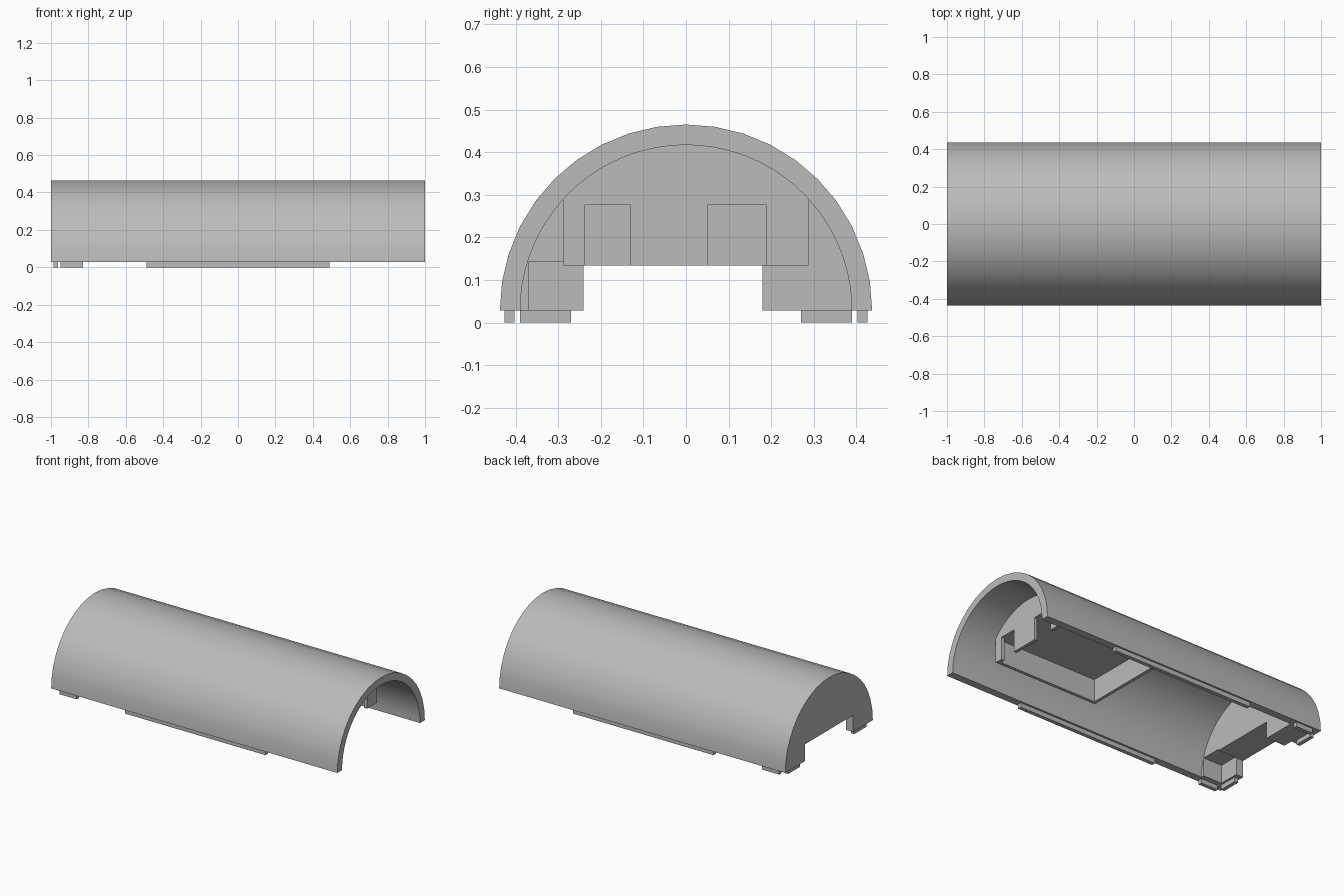
import bpy, bmesh
from math import sin, cos, pi, radians, acos

cube = bpy.data.objects.get("Cube")
if cube:
    bpy.data.objects.remove(cube, do_unlink=True)

grey = bpy.data.materials.new("plain grey")
grey.use_nodes = True
grey.diffuse_color = (0.5, 0.5, 0.5, 1)
grey.node_tree.nodes["Principled BSDF"].inputs["Base Color"].default_value = (0.5, 0.5, 0.5, 1)

BASE = 0.028        # underside of the shell
R_OUT, R_IN = 0.437, 0.389
SEAT = R_IN + 0.008  # inner parts bed slightly into the shell
NOTCH = 0.134       # underside of tray and cable notch


def arc(r, a0=0.0, a1=pi, n=40):
    """Points (y, z) on the arch, from the +y side over to the -y side."""
    return [(r * cos(a0 + (a1 - a0) * i / n), BASE + r * sin(a0 + (a1 - a0) * i / n))
            for i in range(n + 1)]


def prism(name, profile, x0, x1, smooth=False):
    """Extrude a (y, z) profile along x."""
    bm = bmesh.new()
    face = bm.faces.new([bm.verts.new((x0, y, z)) for y, z in profile])
    ext = bmesh.ops.extrude_face_region(bm, geom=[face])
    moved = [v for v in ext["geom"] if isinstance(v, bmesh.types.BMVert)]
    bmesh.ops.translate(bm, verts=moved, vec=(x1 - x0, 0, 0))
    if not any(len(f.verts) == len(profile) and
               all(abs(v.co.x - x0) < 1e-6 for v in f.verts) for f in bm.faces):
        bm.faces.new([v for v in face.verts] if face.is_valid else
                     [v for v in bm.verts if v not in moved])
    bmesh.ops.recalc_face_normals(bm, faces=bm.faces[:])
    mesh = bpy.data.meshes.new(name)
    bm.to_mesh(mesh)
    bm.free()
    mesh.materials.append(grey)
    obj = bpy.data.objects.new(name, mesh)
    bpy.context.collection.objects.link(obj)
    if smooth:
        bpy.ops.object.select_all(action='DESELECT')
        obj.select_set(True)
        bpy.context.view_layer.objects.active = obj
        bpy.ops.object.shade_smooth_by_angle(angle=radians(30))
    return obj


def box(name, x0, x1, y0, y1, z0, z1):
    return prism(name, [(y0, z0), (y1, z0), (y1, z1), (y0, z1)], x0, x1)


# Half-round shell
prism("shell", arc(R_OUT, n=20) + arc(R_IN)[::-1], -1, 1, smooth=True)

# Closed end with a cable notch
prism("end_plate", arc(R_IN) + [(-0.24, BASE), (-0.24, NOTCH), (0.24, NOTCH), (0.24, BASE)],
      -1, -0.95)

# Thick block behind the end plate, recessed on one side
prism("end_block", arc(SEAT) + [(-0.37, BASE), (-0.37, 0.143), (-0.24, 0.143),
                                (-0.24, NOTCH), (0.18, NOTCH), (0.18, BASE)], -0.95, -0.82)

# Open-bottomed tray: solid roof, thin walls, slotted front wall
HALF, ROOF, WALL = 0.288, 0.276, 0.02
X0, X1 = 0.045, 0.77
side = acos(HALF / SEAT)
crown = arc(SEAT, side, pi - side)
prism("tray_roof", crown + [(-HALF, ROOF), (HALF, ROOF)], X0, X1 - WALL)
teeth = [(-HALF, NOTCH)]
for y0, y1 in ((-0.237, -0.13), (0.05, 0.188)):
    teeth += [(y0, NOTCH), (y0, ROOF), (y1, ROOF), (y1, NOTCH)]
prism("tray_front_wall", crown + teeth + [(HALF, NOTCH)], X1 - WALL, X1)
box("tray_back_wall", X0, X0 + WALL, -HALF, HALF, NOTCH, ROOF)
for label, s in (("left", 1), ("right", -1)):
    box("tray_side_wall_" + label, X0 + WALL, X1 - WALL, s * HALF, s * (HALF - WALL), NOTCH, ROOF)

# Locating lips under both edges
for label, s in (("back", 1), ("front", -1)):
    box("long_lip_" + label, -0.49, 0.49, s * 0.402, s * 0.426, 0, BASE)
    box("short_lip_" + label, -0.95, -0.83, s * 0.402, s * 0.426, 0, BASE)
    box("end_lip_" + label, -0.987, -0.963, s * 0.27, s * 0.39, 0, BASE)
